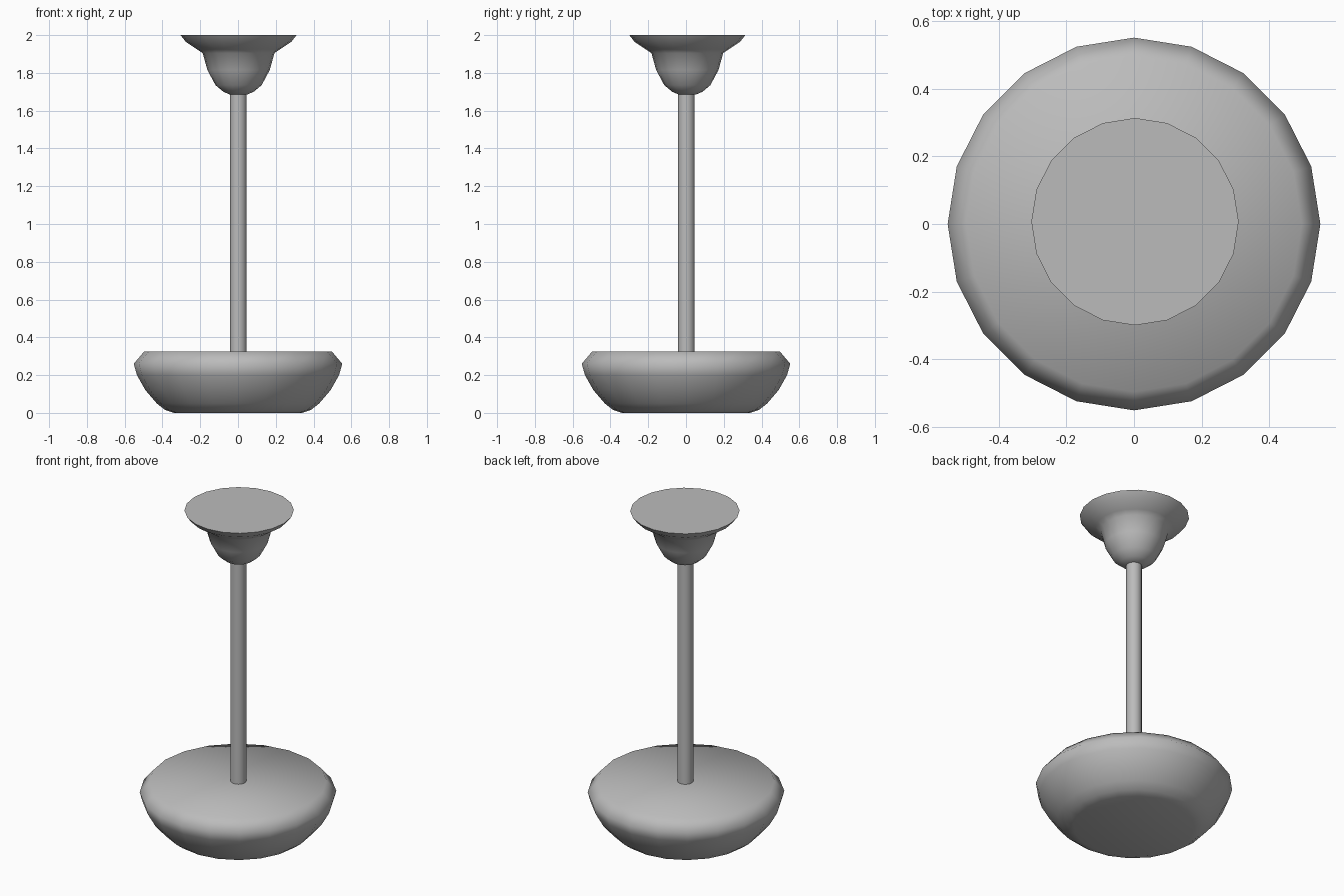
import bpy
import bmesh
from math import cos, sin, pi, radians

cube = bpy.data.objects.get("Cube")
if cube:
    bpy.data.objects.remove(cube, do_unlink=True)

GREY = (0.5, 0.5, 0.5, 1.0)
grey = bpy.data.materials.new("plain grey")
grey.use_nodes = True
grey.diffuse_color = GREY
grey.node_tree.nodes["Principled BSDF"].inputs["Base Color"].default_value = GREY


def lathe(name, profile, sides=20, centre=(0, 0), sharp=35):
    """Turn (radius, height) points, listed bottom to top, into a capped solid."""
    bm = bmesh.new()
    rings = []
    for r, z in profile:
        angles = [2 * pi * i / sides for i in range(sides)]
        rings.append([bm.verts.new((r * cos(a), r * sin(a), z)) for a in angles])
    for low, high in zip(rings, rings[1:]):
        for i in range(sides):
            j = (i + 1) % sides
            bm.faces.new((low[i], low[j], high[j], high[i]))
    bm.faces.new(rings[0][::-1])
    bm.faces.new(rings[-1])
    mesh = bpy.data.meshes.new(name)
    bm.to_mesh(mesh)
    bm.free()
    mesh.materials.append(grey)
    obj = bpy.data.objects.new(name, mesh)
    obj.location = (*centre, 0)
    bpy.context.collection.objects.link(obj)
    bpy.ops.object.select_all(action="DESELECT")
    obj.select_set(True)
    bpy.context.view_layer.objects.active = obj
    bpy.ops.object.shade_smooth_by_angle(angle=radians(sharp))
    return obj


# Shallow bowl-shaped shade with a flat closed top
lathe("shade", [(0.34, 0), (0.385, 0.015), (0.43, 0.05), (0.49, 0.12),
                (0.535, 0.2), (0.552, 0.26), (0.497, 0.325)], sharp=60)

# Straight hanging rod
lathe("rod", [(0.044, 0.3), (0.044, 1.75)], centre=(0.002, 0.002))

# Ceiling canopy: a cup that flares out to a flat disc
lathe("canopy", [(0.045, 1.685), (0.08, 1.7), (0.122, 1.735), (0.165, 1.815),
                 (0.19, 1.905), (0.22, 1.925), (0.28, 1.965), (0.307, 2)],
      centre=(0.003, 0.007), sharp=50)
